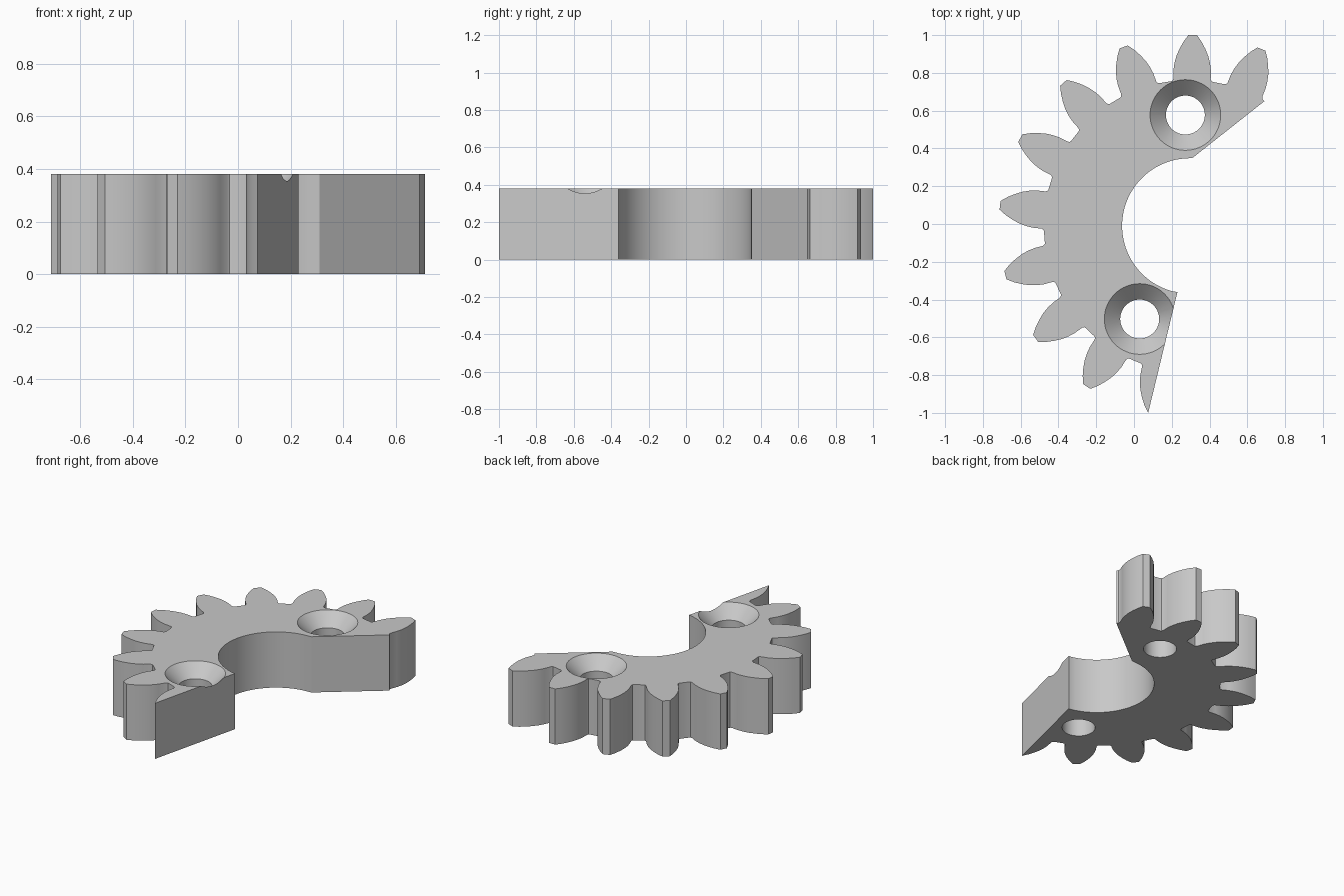
import bpy
import bmesh
from math import sin, cos, atan2, radians, pi
from mathutils import Vector

if "Cube" in bpy.data.objects:
    bpy.data.objects.remove(bpy.data.objects["Cube"])

HEIGHT = 0.38
CENTRE = Vector((0.295, -0.01))
PITCH = 2 * pi / 17
FIRST_ANGLE = radians(89.1)
BORE = 0.358
CUT_A = [Vector((0.31, 0.35)), Vector((0.69, 0.65))]
CUT_B = [Vector((0.075, -1.0)), Vector((0.23, -0.36))]

# Tooth flank from root to tip: half width, distance along the tooth axis
FLANK = [(0.112, 0.764), (0.104, 0.767), (0.099, 0.778), (0.099, 0.825),
         (0.094, 0.862), (0.084, 0.9), (0.068, 0.938), (0.048, 0.975), (0.023, 1.01)]

steel = bpy.data.materials.new("plain grey")
steel.use_nodes = True
grey = (0.58, 0.58, 0.58, 1)
steel.diffuse_color = grey
steel.node_tree.nodes["Principled BSDF"].inputs["Base Color"].default_value = grey


def mesh_object(name, bm):
    bmesh.ops.recalc_face_normals(bm, faces=bm.faces)
    mesh = bpy.data.meshes.new(name)
    bm.to_mesh(mesh)
    bm.free()
    mesh.materials.append(steel)
    obj = bpy.data.objects.new(name, mesh)
    bpy.context.collection.objects.link(obj)
    return obj


def flank(index, side):
    """Points of one tooth flank, root to tip; side -1 comes first going round."""
    a = FIRST_ANGLE + index * PITCH
    axis, across = Vector((cos(a), sin(a))), Vector((-sin(a), cos(a)))
    return [CENTRE + axis * r + across * side * w for w, r in FLANK]


# Outline: cut end, whole teeth, half tooth, other cut end, bore arc
outline = list(CUT_A)
for k in range(-1, 8):
    outline += flank(k, -1) + flank(k, 1)[::-1]
outline += flank(8, -1)[:-1] + CUT_B
start = CUT_B[1] - CENTRE
end = CUT_A[0] - CENTRE
a0 = atan2(start.y, start.x) + 2 * pi
a1 = atan2(end.y, end.x)
STEPS = 48
for i in range(1, STEPS):
    a = a0 + (a1 - a0) * i / STEPS
    outline.append(CENTRE + Vector((cos(a), sin(a))) * BORE)

# Gear segment body
bm = bmesh.new()
base = bm.faces.new([bm.verts.new((p.x, p.y, 0)) for p in outline])
top = bmesh.ops.extrude_face_region(bm, geom=[base])
bmesh.ops.translate(bm, vec=(0, 0, HEIGHT),
                    verts=[v for v in top["geom"] if isinstance(v, bmesh.types.BMVert)])
gear = mesh_object("gear_segment", bm)


def countersink_cutter(name, x, y):
    """Straight hole opening into a 45 degree cone at the top."""
    hole, rim, over, sides = 0.103, 0.187, 0.05, 64
    levels = [(hole, -over), (hole, HEIGHT - rim + hole), (rim + over, HEIGHT + over)]
    bm = bmesh.new()
    rings = [[bm.verts.new((x + r * cos(2 * pi * i / sides), y + r * sin(2 * pi * i / sides), z))
              for i in range(sides)] for r, z in levels]
    for low, high in zip(rings, rings[1:]):
        for i in range(sides):
            j = (i + 1) % sides
            bm.faces.new((low[i], low[j], high[j], high[i]))
    bm.faces.new(rings[0])
    bm.faces.new(rings[-1])
    cutter = mesh_object(name, bm)
    cutter.hide_render = True
    return cutter


# Countersunk screw holes
bpy.context.view_layer.objects.active = gear
gear.select_set(True)
for name, x, y in (("back_hole_cutter", 0.272, 0.577), ("front_hole_cutter", 0.03, -0.503)):
    cutter = countersink_cutter(name, x, y)
    mod = gear.modifiers.new(name, "BOOLEAN")
    mod.operation = "DIFFERENCE"
    mod.solver = "EXACT"
    mod.object = cutter
    bpy.ops.object.modifier_apply(modifier=mod.name)
    bpy.data.objects.remove(cutter)

bpy.ops.object.shade_smooth_by_angle(angle=radians(28))
